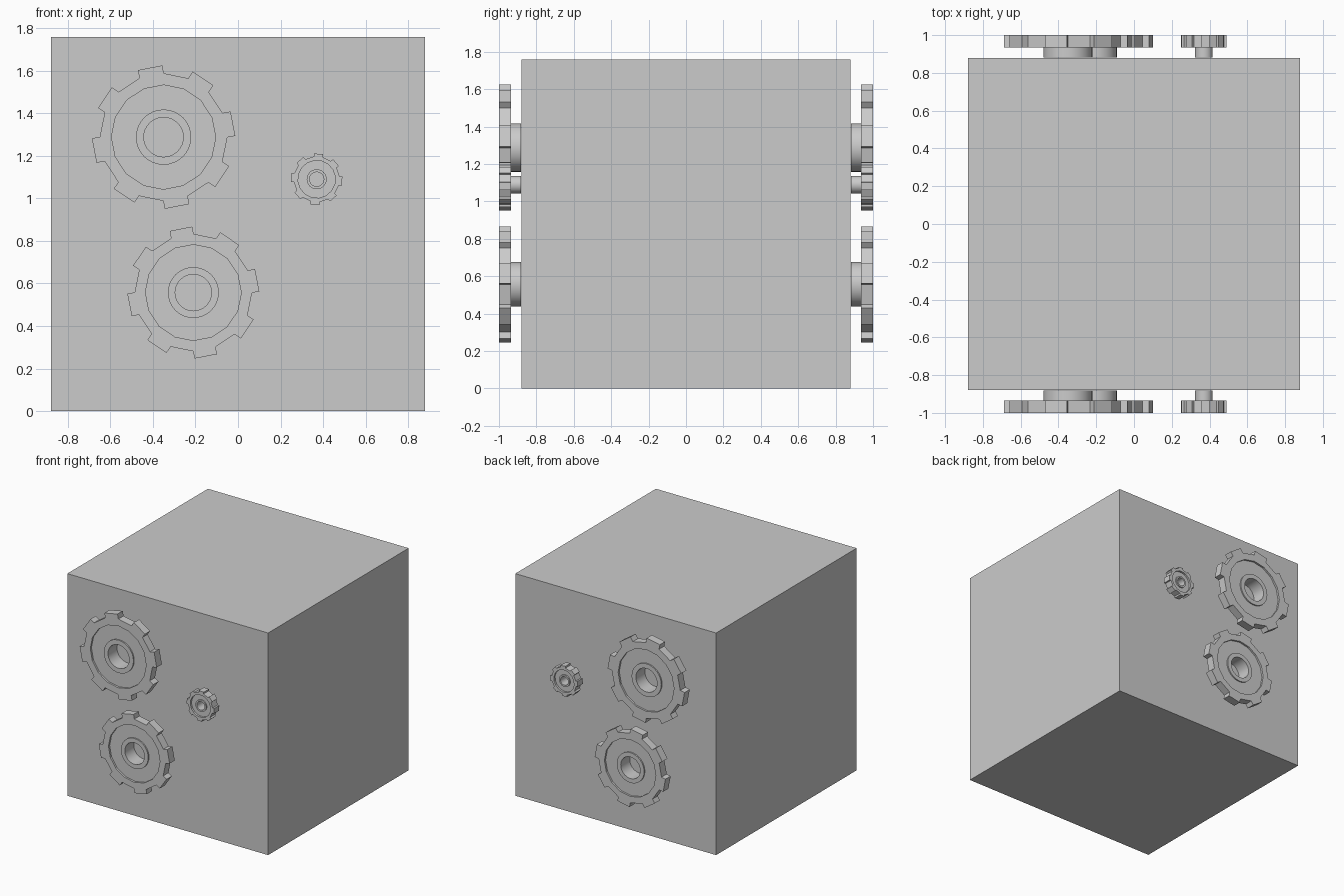
import bpy, bmesh, math

if "Cube" in bpy.data.objects:
    bpy.data.objects.remove(bpy.data.objects["Cube"])

HALF = 0.88


def lathe(bm, profile, n, start, cx, cz, s):
    """Revolve a closed (radius, y) profile about a y axis at (cx, cz)."""
    rings = []
    for i in range(n):
        a = start + math.tau * i / n
        rings.append([bm.verts.new((cx + s * r * math.cos(a), y,
                                    cz + s * r * math.sin(a))) for r, y in profile])
    m = len(profile)
    strips = []
    for i in range(n):
        p, q = rings[i], rings[(i + 1) % n]
        strips.append([bm.faces.new((p[j], p[(j + 1) % m], q[(j + 1) % m], q[j]))
                       for j in range(m)])
    bmesh.ops.recalc_face_normals(bm, faces=bm.faces[:])
    return strips


def finish(bm, name):
    mesh = bpy.data.meshes.new(name)
    bm.to_mesh(mesh)
    bm.free()
    ob = bpy.data.objects.new(name, mesh)
    bpy.context.collection.objects.link(ob)
    # the same part on the back face
    mod = ob.modifiers.new("back_copy", 'MIRROR')
    mod.use_axis = (False, True, False)
    mod.use_mirror_merge = False
    return ob


def gear(name, cx, cz, s, tooth_deg):
    # toothed wheel: 16-sided rim with a recessed web, every other face a tooth
    bm = bmesh.new()
    body = [(0.30, -0.935), (0.30, -1.0), (0.245, -1.0), (0.245, -0.985),
            (0.11, -0.985), (0.11, -0.935)]
    strips = lathe(bm, body, 16, math.radians(tooth_deg - 11.25), cx, cz, s)
    rim = [strips[i][0] for i in range(0, 16, 2)]
    for f in bmesh.ops.extrude_discrete_faces(bm, faces=rim)['faces']:
        f.normal_update()
        bmesh.ops.translate(bm, verts=f.verts[:], vec=f.normal * 0.038 * s)
    bmesh.ops.recalc_face_normals(bm, faces=bm.faces[:])
    finish(bm, name + "_wheel")

    # round hub with an open bore
    bm = bmesh.new()
    hub = [(0.13, -0.882), (0.13, -0.995), (0.093, -0.995), (0.093, -0.882)]
    lathe(bm, hub, 32, 0, cx, cz, s)
    ob = finish(bm, name + "_hub")
    bpy.ops.object.select_all(action='DESELECT')
    ob.select_set(True)
    bpy.context.view_layer.objects.active = ob
    bpy.ops.object.shade_smooth_by_angle(angle=math.radians(30))


# main block
bpy.ops.mesh.primitive_cube_add(size=2 * HALF, location=(0, 0, HALF))
bpy.context.object.name = "block"

# gears
gear("upper_gear", -0.35, 1.288, 1.0, 101)
gear("lower_gear", -0.21, 0.557, 0.92, 101)
gear("small_gear", 0.37, 1.09, 0.36, 86)
